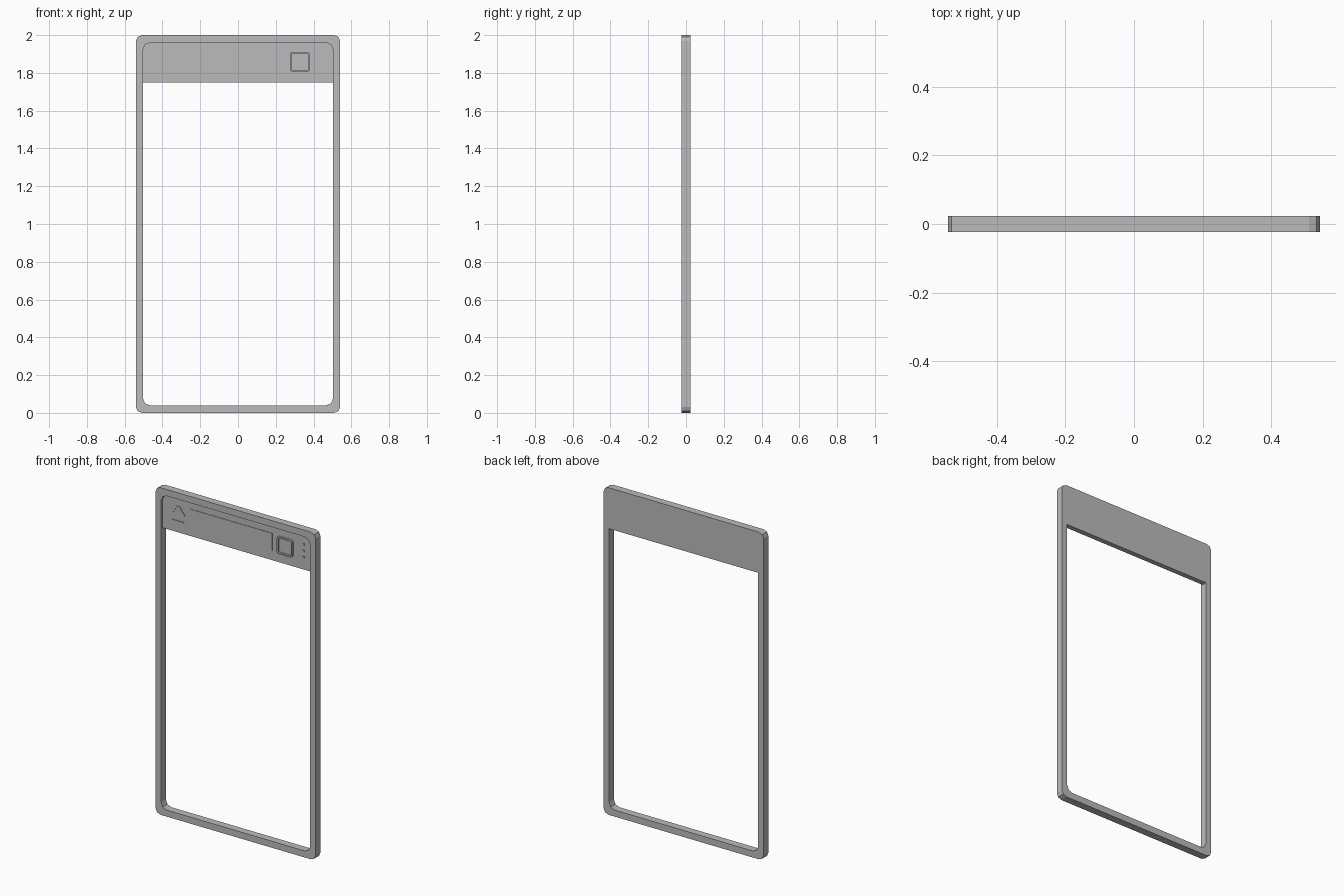
import bpy
import bmesh
from math import sin, cos, pi, atan2, hypot
from mathutils import Matrix

if "Cube" in bpy.data.objects:
    bpy.data.objects.remove(bpy.data.objects["Cube"], do_unlink=True)

grey = bpy.data.materials.new("plain grey")
grey.use_nodes = True
colour = (0.5, 0.5, 0.5, 1)
grey.diffuse_color = colour
grey.node_tree.nodes["Principled BSDF"].inputs["Base Color"].default_value = colour

FRONT, BACK = -0.023, 0.023
PANEL = -0.008          # recessed face of the header panel
W, H = 0.541, 2.0       # half width and height
IN_W, IN_LOW, IN_TOP = 0.504, 0.04, 1.96


def outline(x0, x1, z0, z1, r, r_low=None, seg=2):
    """Rounded rectangle in x and z, counter-clockwise from the front."""
    r_low = r if r_low is None else r_low
    corners = [(x1, z1, -1, -1, r), (x0, z1, 1, -1, r),
               (x0, z0, 1, 1, r_low), (x1, z0, -1, 1, r_low)]
    pts = []
    for i, (x, z, sx, sz, rad) in enumerate(corners):
        if rad == 0:
            pts.append((x, z))
            continue
        for k in range(seg + 1):
            a = pi / 2 * (i + k / seg)
            pts.append((x + sx * rad + rad * cos(a), z + sz * rad + rad * sin(a)))
    return pts


def finish(name, bm):
    bmesh.ops.recalc_face_normals(bm, faces=bm.faces)
    mesh = bpy.data.meshes.new(name)
    bm.to_mesh(mesh)
    bm.free()
    mesh.materials.append(grey)
    obj = bpy.data.objects.new(name, mesh)
    bpy.context.collection.objects.link(obj)
    return obj


def slab(name, outer, y0, y1, hole=None):
    """Extrude an outline from y0 to y1, as a ring if a hole is given."""
    bm = bmesh.new()

    def loop(pts, y):
        return [bm.verts.new((x, y, z)) for x, z in pts]

    def bridge(a, b):
        for i in range(len(a)):
            j = (i + 1) % len(a)
            bm.faces.new((a[i], a[j], b[j], b[i]))

    front, back = loop(outer, y0), loop(outer, y1)
    bridge(front, back)
    if hole:
        hole_front, hole_back = loop(hole, y0), loop(hole, y1)
        bridge(hole_front, hole_back)
        bridge(front, hole_front)
        bridge(back, hole_back)
    else:
        bm.faces.new(front)
        bm.faces.new(back)
    return finish(name, bm)


def stroke(name, a, b, width=0.007, height=0.004):
    """Thin raised bar on the header panel between two x, z points."""
    (ax, az), (bx, bz) = a, b
    bm = bmesh.new()
    place = (Matrix.Translation(((ax + bx) / 2, PANEL - height / 2, (az + bz) / 2))
             @ Matrix.Rotation(-atan2(bz - az, bx - ax), 4, 'Y')
             @ Matrix.Diagonal((hypot(bx - ax, bz - az), height, width, 1)))
    bmesh.ops.create_cube(bm, size=1, matrix=place)
    return finish(name, bm)


# Outer frame with its rounded opening
slab("frame", outline(-W, W, 0, H, 0.032), FRONT, BACK,
     outline(-IN_W, IN_W, IN_LOW, IN_TOP, 0.038))

# Header panel, flush with the back and recessed at the front
slab("header_panel", outline(-IN_W, IN_W, 1.75, IN_TOP, 0.038, 0), PANEL, BACK)

# Long input field
slab("input_field", outline(-0.318, 0.238, 1.81, 1.915, 0), PANEL - 0.003, PANEL)

# Raised square outline
slab("square_button", outline(0.275, 0.38, 1.806, 1.911, 0.012), PANEL - 0.012, PANEL,
     outline(0.283, 0.372, 1.814, 1.903, 0.008))

# Arrow with a bar beneath it
for side, label in ((-1, "right"), (1, "left")):
    stroke("arrow_" + label, (-0.398 + side * 0.006, 1.911), (-0.398 + side * 0.045, 1.857))
stroke("arrow_base", (-0.437, 1.818), (-0.359, 1.818))

# Three menu dots
for i in range(3):
    z = 1.825 + i * 0.04
    stroke(f"menu_dot_{i + 1}", (0.443, z), (0.455, z), width=0.012)
